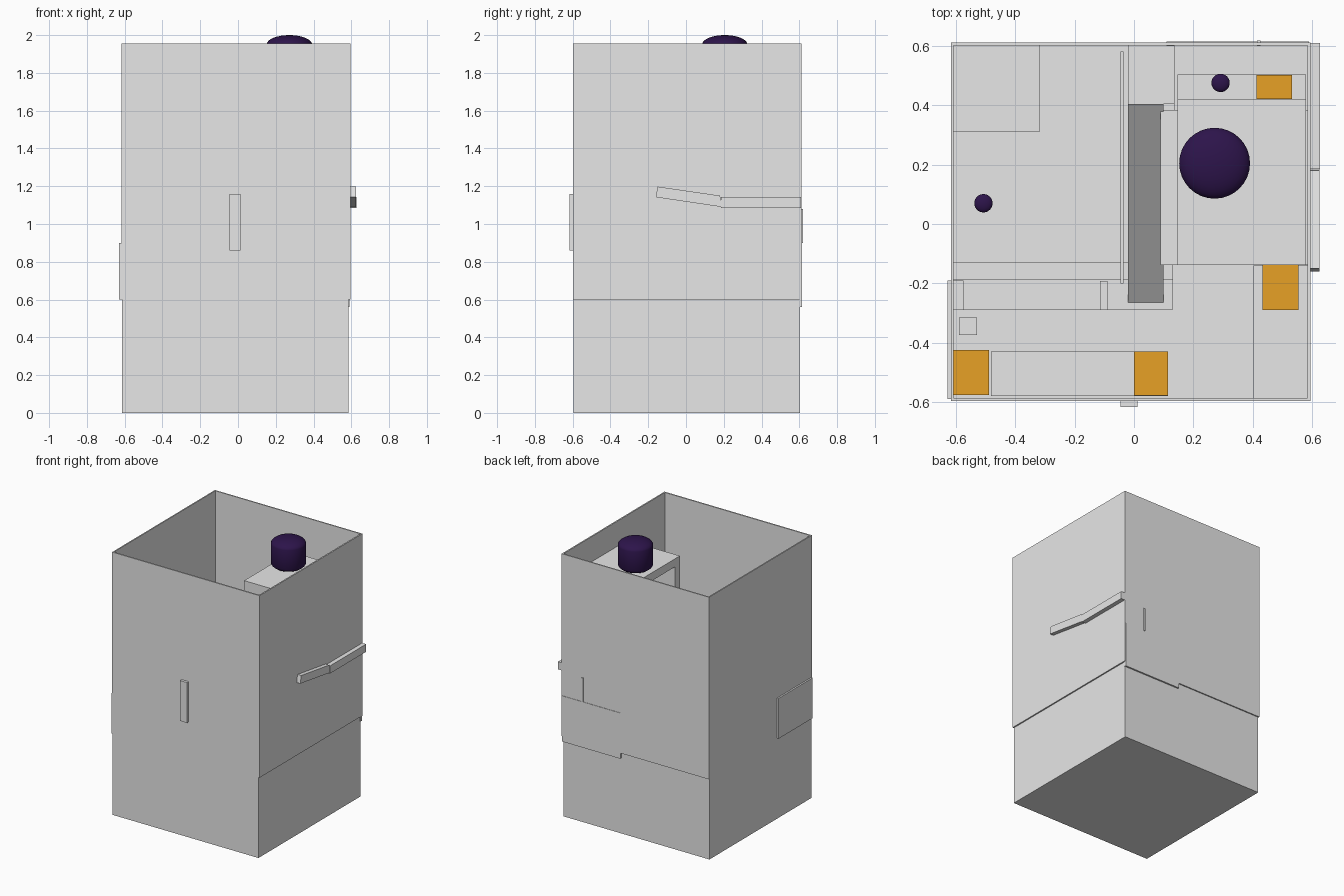
import bpy, bmesh, math
from mathutils import Vector

cube = bpy.data.objects.get("Cube")
if cube:
    bpy.data.objects.remove(cube, do_unlink=True)


def material(name, rgb):
    m = bpy.data.materials.new(name)
    m.use_nodes = True
    m.diffuse_color = (*rgb, 1)
    m.node_tree.nodes["Principled BSDF"].inputs["Base Color"].default_value = (*rgb, 1)
    return m


GREY = material("light grey", (0.8, 0.8, 0.8))
ORANGE = material("orange", (0.9, 0.4, 0.022))
PURPLE = material("dark purple", (0.026, 0.007, 0.07))


def finish(name, bm, mat):
    bmesh.ops.recalc_face_normals(bm, faces=bm.faces)
    mesh = bpy.data.meshes.new(name)
    bm.to_mesh(mesh)
    bm.free()
    mesh.materials.append(mat)
    ob = bpy.data.objects.new(name, mesh)
    bpy.context.collection.objects.link(ob)
    return ob


def box(name, x, y, z, mat=GREY):
    """Box from (min, max) ranges."""
    bm = bmesh.new()
    bmesh.ops.create_cube(bm, size=1)
    for v in bm.verts:
        v.co = Vector([r[0] if c < 0 else r[1] for c, r in zip(v.co, (x, y, z))])
    return finish(name, bm, mat)


def prism(name, x, profile, mat=GREY):
    """Extrude a (y, z) outline across an x range."""
    bm = bmesh.new()
    face = bm.faces.new([bm.verts.new((x[0], y, z)) for y, z in profile])
    ext = bmesh.ops.extrude_face_region(bm, geom=[face])
    bmesh.ops.translate(bm, vec=(x[1] - x[0], 0, 0),
                        verts=[g for g in ext["geom"] if isinstance(g, bmesh.types.BMVert)])
    return finish(name, bm, mat)


def capsule(name, x, y, z, radius, height, cap):
    """Short upright cylinder with flattened domed ends."""
    bm = bmesh.new()
    bmesh.ops.create_uvsphere(bm, u_segments=32, v_segments=17, radius=1)
    shift = height / 2 - cap
    for v in bm.verts:
        side = math.copysign(shift, v.co.z)
        v.co = Vector((x + v.co.x * radius, y + v.co.y * radius,
                       z + height / 2 + v.co.z * cap + side))
    for f in bm.faces:
        f.smooth = True
    return finish(name, bm, PURPLE)


# Outer casing: lower tub and slightly wider open upper walls
TOP, DECK = 1.955, 0.6
box("lower_tub", (-0.615, 0.585), (-0.595, 0.603), (0, DECK))
box("front_wall", (-0.618, 0.595), (-0.597, -0.587), (DECK, TOP))
box("back_wall", (-0.618, 0.595), (0.603, 0.612), (DECK, TOP))
box("minus_x_wall", (-0.618, -0.609), (-0.597, 0.612), (DECK, TOP))
box("plus_x_wall", (0.585, 0.595), (-0.597, 0.612), (DECK, TOP))

# Outside fittings
box("front_bar", (-0.045, 0.012), (-0.617, -0.59), (0.86, 1.16))
box("side_hatch", (-0.63, -0.575), (-0.59, -0.19), (0.6, 0.9))
box("back_plate", (0.11, 0.59), (0.6, 0.615), (0.56, 0.9))
box("back_pin", (0.415, 0.427), (0.6, 0.619), (0.9, 1.08))
box("rail_level", (0.59, 0.627), (0.185, 0.61), (1.085, 1.142))
prism("rail_slope", (0.59, 0.625), [(0.19, 1.09), (0.18, 1.15), (-0.15, 1.198), (-0.16, 1.142)])

# Raised floor around the inner opening
FLOOR = 0.95
box("front_floor", (-0.609, 0.585), (-0.587, -0.295), (FLOOR - 0.03, FLOOR))
box("side_floor", (0.135, 0.585), (-0.295, 0.603), (FLOOR - 0.03, FLOOR))
box("inner_wall", (-0.609, 0.135), (-0.297, -0.289), (DECK, FLOOR + 0.005))
box("inner_side_wall", (0.13, 0.138), (-0.295, -0.11), (DECK, FLOOR + 0.005))
box("corner_block", (-0.609, -0.318), (0.31, 0.603), (DECK, 0.9))
box("thin_partition", (-0.045, -0.035), (-0.2, 0.582), (DECK, 1.15))
box("low_step", (-0.609, 0.13), (-0.29, -0.185), (DECK, 0.66))
box("lower_step", (-0.609, 0.13), (-0.185, -0.13), (DECK, 0.63))
box("step_post", (-0.115, -0.09), (-0.29, -0.193), (DECK, 0.85))
prism("ramp", (-0.02, 0.1), [(-0.29, DECK), (-0.29, 0.64), (0.405, 1.18), (0.405, DECK)])
box("ramp_landing", (-0.02, 0.135), (0.405, 0.603), (DECK, 0.7))

# Front bench and small block
box("front_bench", (-0.482, 0.115), (-0.58, -0.43), (FLOOR, FLOOR + 0.06))
box("small_block", (-0.59, -0.53), (-0.375, -0.315), (FLOOR, FLOOR + 0.04))
box("side_bench", (0.403, 0.585), (-0.587, -0.14), (FLOOR, FLOOR + 0.05))

# Tower with one open side
X, SHELF = (0.147, 0.58), 1.772
box("tower_base", (0.09, 0.585), (-0.138, 0.385), (1.1, 1.16))
box("tower_top", X, (-0.138, 0.42), (SHELF - 0.06, SHELF))
box("tower_front", X, (-0.138, -0.08), (FLOOR, SHELF - 0.06))
box("tower_back", X, (0.36, 0.42), (FLOOR, SHELF - 0.06))
box("tower_tray", X, (0.42, 0.505), (FLOOR, 1.2))

# Orange pads
for name, x, y, z in (
        ("tray_pad", (0.413, 0.533), (0.421, 0.502), 1.2),
        ("side_pad", (0.433, 0.555), (-0.29, -0.139), FLOOR + 0.05),
        ("bench_pad", (0.0, 0.115), (-0.578, -0.43), FLOOR + 0.06),
        ("floor_pad", (-0.609, -0.49), (-0.577, -0.425), FLOOR + 0.06)):
    box(name, x, y, (z - 0.05, z + 0.008), ORANGE)

# Purple domed knobs
capsule("large_knob", 0.272, 0.205, 1.765, 0.12, 0.235, 0.05)
capsule("tray_knob", 0.292, 0.476, 1.2, 0.031, 0.06, 0.015)
capsule("deck_knob", -0.508, 0.07, DECK, 0.031, 0.06, 0.015)
